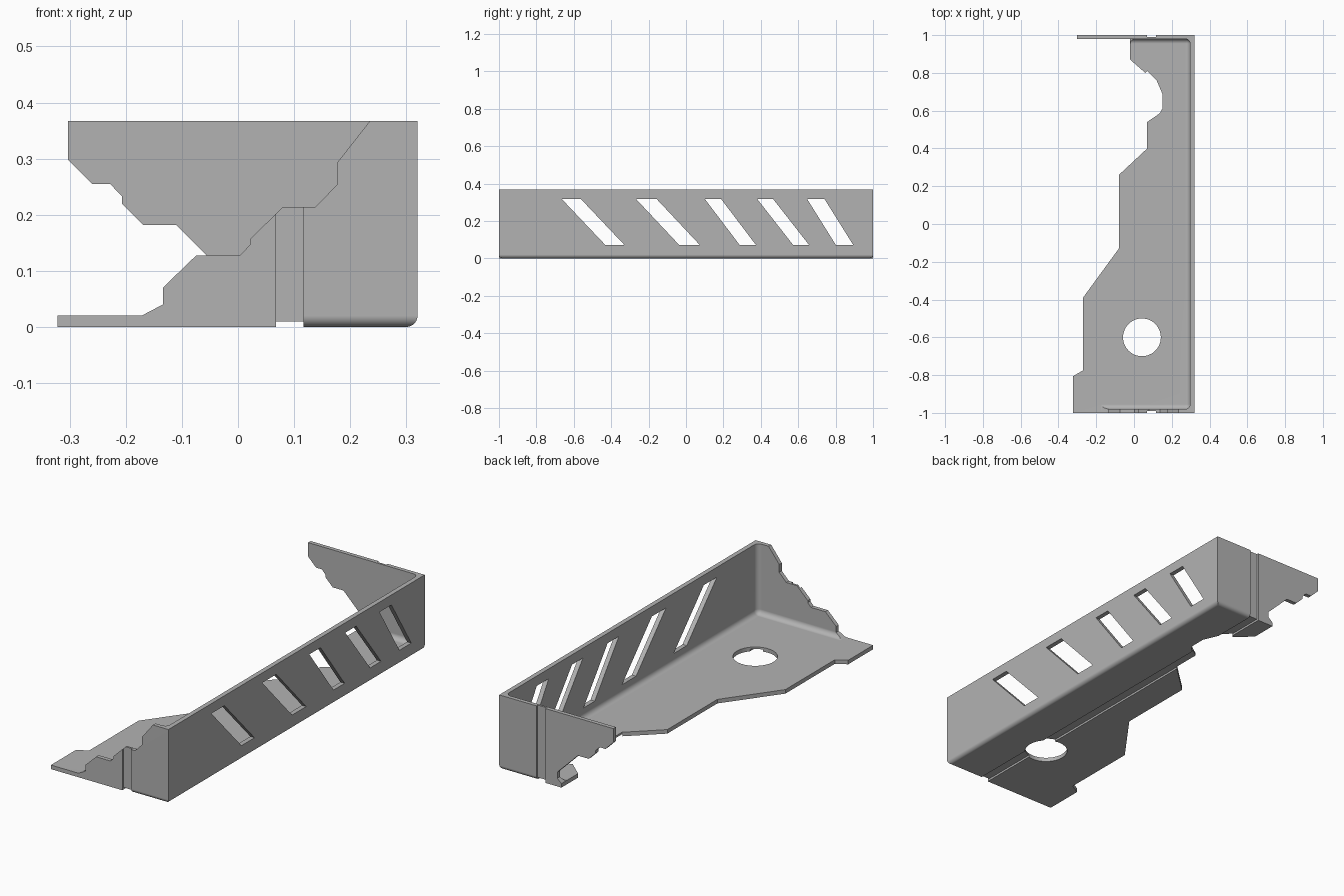
import bpy
import bmesh
import math
from mathutils import Vector

if "Cube" in bpy.data.objects:
    bpy.data.objects.remove(bpy.data.objects["Cube"], do_unlink=True)

TOP = 0.367

grey = bpy.data.materials.new("plain grey")
grey.use_nodes = True
colour = (0.45, 0.45, 0.45, 1)
grey.diffuse_color = colour
grey.node_tree.nodes["Principled BSDF"].inputs["Base Color"].default_value = colour


def add_object(name, bm):
    bmesh.ops.recalc_face_normals(bm, faces=bm.faces[:])
    mesh = bpy.data.meshes.new(name)
    bm.to_mesh(mesh)
    bm.free()
    mesh.materials.append(grey)
    obj = bpy.data.objects.new(name, mesh)
    bpy.context.scene.collection.objects.link(obj)
    return obj


def box(name, low, high, radius=0, rounded=None):
    """Box between two corners; edges whose midpoint passes the rule are rounded."""
    low, high = Vector(low), Vector(high)
    bm = bmesh.new()
    bmesh.ops.create_cube(bm, size=1)
    for v in bm.verts:
        v.co = Vector((low[i] + (v.co[i] + 0.5) * (high[i] - low[i]) for i in range(3)))
    if rounded:
        edges = [e for e in bm.edges if rounded((e.verts[0].co + e.verts[1].co) / 2)]
        bmesh.ops.bevel(bm, geom=edges, offset=radius, segments=6, profile=0.5,
                        affect='EDGES', clamp_overlap=True)
    return add_object(name, bm)


def prism(name, outline, axis, start, end):
    """Extrude a 2D outline along x, y or z."""
    bm = bmesh.new()
    points = []
    for a, b in outline:
        co = [a, b]
        co.insert(axis, start)
        points.append(bm.verts.new(co))
    face = bm.faces.new(points)
    moved = bmesh.ops.extrude_face_region(bm, geom=[face])["geom"]
    offset = Vector((0, 0, 0))
    offset[axis] = end - start
    bmesh.ops.translate(bm, vec=offset,
                        verts=[g for g in moved if isinstance(g, bmesh.types.BMVert)])
    return add_object(name, bm)


def combine(target, other, operation):
    """Apply a boolean, then drop the second solid."""
    mod = target.modifiers.new("combine", 'BOOLEAN')
    mod.operation, mod.solver, mod.object = operation, 'EXACT', other
    bpy.context.view_layer.update()
    graph = bpy.context.evaluated_depsgraph_get()
    result = bpy.data.meshes.new_from_object(target.evaluated_get(graph))
    target.modifiers.clear()
    target.data = result
    bpy.data.objects.remove(other, do_unlink=True)


# Outer block: rounded side section, plain side section, recessed band between
bracket = box("bracket", (0.117, -1, 0), (0.32, 1, TOP), 0.02,
              lambda m: m.z < 0.01 and m.x > 0.15)
combine(bracket, box("plain_section", (-0.322, -1, 0), (0.068, 1, TOP)), 'UNION')
combine(bracket, box("recessed_band", (0.04, -0.99, 0.01), (0.15, 0.99, TOP)), 'UNION')

# Hollow interior with filleted inner corners
combine(bracket, box("cavity", (-1, -0.98, 0.02), (0.297, 0.98, 1), 0.025,
                     lambda m: m.z < 0.9 and m.x > -0.9), 'DIFFERENCE')

# Stepped front end plate
front = [(-0.5, 0.02), (-0.172, 0.02), (-0.134, 0.04), (-0.134, 0.07), (-0.075, 0.127),
         (0.003, 0.127), (0.021, 0.146), (0.021, 0.156), (0.08, 0.214), (0.138, 0.214),
         (0.177, 0.254), (0.177, 0.293), (0.235, TOP), (0.235, 0.5), (-0.5, 0.5)]
combine(bracket, prism("front_cut", front, 1, -1.2, -0.5), 'DIFFERENCE')

# Stepped back end plate
back = [(-0.303, 0.5), (-0.303, 0.298), (-0.26, 0.255), (-0.228, 0.255), (-0.207, 0.233),
        (-0.207, 0.22), (-0.169, 0.182), (-0.11, 0.182), (-0.055, 0.127), (0.003, 0.07),
        (0.003, 0.04), (-0.02, 0.02), (-0.02, -0.1), (-0.5, -0.1), (-0.5, 0.5)]
combine(bracket, prism("back_cut", back, 1, 0.5, 1.2), 'DIFFERENCE')

# Irregular free edge of the floor
floor = [(-0.5, 0.98), (-0.02, 0.98), (-0.02, 0.87), (0.06, 0.8), (0.07, 0.81), (0.12, 0.76),
         (0.15, 0.69), (0.15, 0.61), (0.135, 0.585), (0.07, 0.54), (0.07, 0.4),
         (-0.08, 0.26), (-0.08, -0.13), (-0.27, -0.39), (-0.27, -0.775),
         (-0.33, -0.81), (-0.5, -0.81)]
combine(bracket, prism("floor_cut", floor, 2, -0.1, 0.1), 'DIFFERENCE')

# Round hole in the floor
circle = [(0.042 + 0.1 * math.cos(math.tau * i / 48), -0.6 + 0.1 * math.sin(math.tau * i / 48))
          for i in range(48)]
combine(bracket, prism("hole_cut", circle, 2, -0.1, 0.1), 'DIFFERENCE')

# Slanted slots in the long wall: top start, bottom start, width
for top, bottom, width in [(-0.665, -0.43, 0.102), (-0.268, -0.035, 0.11),
                           (0.1, 0.288, 0.087), (0.38, 0.574, 0.085), (0.647, 0.802, 0.093)]:
    slot = [(top, 0.318), (top + width, 0.318), (bottom + width, 0.07), (bottom, 0.07)]
    combine(bracket, prism("slot_cut", slot, 0, 0.2, 0.5), 'DIFFERENCE')

# Smooth fillets, crisp edges elsewhere
bpy.ops.object.select_all(action='DESELECT')
bracket.select_set(True)
bpy.context.view_layer.objects.active = bracket
bpy.ops.object.shade_smooth_by_angle(angle=math.radians(30))
weighted = bracket.modifiers.new("weighted_normals", 'WEIGHTED_NORMAL')
weighted.keep_sharp = True
